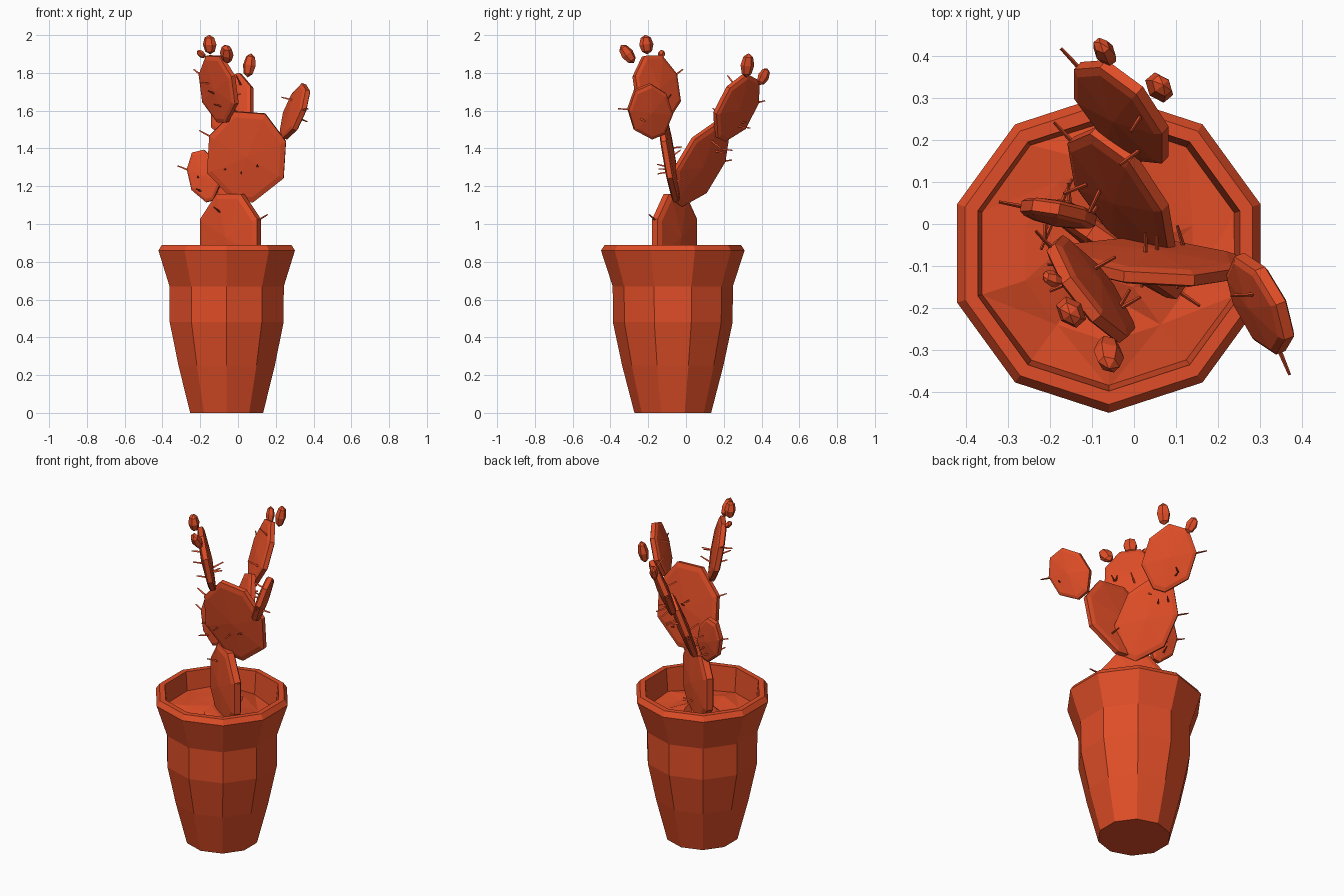
import bpy, bmesh, math, random
from mathutils import Vector, Matrix

random.seed(4)
if "Cube" in bpy.data.objects:
    bpy.data.objects.remove(bpy.data.objects["Cube"])

clay = bpy.data.materials.new("terracotta_orange")
clay.use_nodes = True
COLOUR = (0.74, 0.075, 0.02, 1)
clay.diffuse_color = COLOUR
clay.node_tree.nodes["Principled BSDF"].inputs["Base Color"].default_value = COLOUR

POT = Vector((-0.06, -0.07, 0))


def finish(name, bm):
    bmesh.ops.recalc_face_normals(bm, faces=bm.faces)
    mesh = bpy.data.meshes.new(name)
    bm.to_mesh(mesh)
    bm.free()
    mesh.materials.append(clay)
    obj = bpy.data.objects.new(name, mesh)
    bpy.context.collection.objects.link(obj)
    return obj


def ring(bm, r, z, sides=10):
    """Ring of vertices around the pot axis, one corner to the front."""
    turn = [math.tau * k / sides - math.pi / 2 for k in range(sides)]
    return [bm.verts.new(POT + Vector((r * math.cos(a), r * math.sin(a), z))) for a in turn]


def bridge(bm, a, b):
    n = len(a)
    for i in range(n):
        bm.faces.new((a[i], a[(i + 1) % n], b[(i + 1) % n], b[i]))


def frame(centre, axis, width):
    """Local x = width, y = length, z = thickness."""
    y = axis.normalized()
    x = (width - y * width.dot(y)).normalized()
    m = Matrix((x, y, x.cross(y))).transposed().to_4x4()
    m.translation = centre
    return m


# Pot: lathed wall, rim and inner wall
bm = bmesh.new()
profile = [(0.203, 0), (0.268, 0.25), (0.317, 0.48), (0.318, 0.67), (0.38, 0.86),
           (0.36, 0.89), (0.328, 0.89), (0.312, 0.72)]
rings = [ring(bm, r, z) for r, z in profile]
for a, b in zip(rings, rings[1:]):
    bridge(bm, a, b)
bm.faces.new(rings[0])
finish("pot", bm)

# Soil: uneven faceted disc
bm = bmesh.new()
rings = [ring(bm, r, 0.76) for r in (0.32, 0.21, 0.1)]
for a, b in zip(rings, rings[1:]):
    bridge(bm, a, b)
bm.faces.new(rings[-1])
for v in bm.verts:
    v.co.z += random.uniform(-0.03, 0.03)
bmesh.ops.triangulate(bm, faces=bm.faces)
finish("soil", bm)


def spine(bm, start, direction, length):
    """Thin three-sided thorn."""
    rot = direction.to_track_quat('Z', 'Y').to_matrix().to_4x4()
    bmesh.ops.create_cone(bm, cap_ends=True, segments=3, radius1=0.006, radius2=0.004, depth=length,
                          matrix=Matrix.Translation(start + direction * length * 0.4) @ rot)


def pad(name, base, tip, width_dir, width, foot=0.6, bulge=0.032, thorns=3):
    """Flat eight-sided pad with a thin rim and slightly domed faces."""
    base, tip = Vector(base), Vector(tip)
    m = frame((base + tip) / 2, tip - base, Vector(width_dir))
    half = (tip - base).length / 2
    outline = []
    for k in range(8):
        a = math.tau * (k + 0.5) / 8
        u, v = math.cos(a) / 0.924, math.sin(a) / 0.924
        taper = foot if v < -0.5 else 1
        outline.append((u * width / 2 * taper, v * half))
    bm = bmesh.new()
    sides = []
    for s in (-1, 1):
        rim = [bm.verts.new(m @ Vector((u * 0.97, v, s * bulge * 0.4))) for u, v in outline]
        inner = [bm.verts.new(m @ Vector((u * 0.85, v * 0.88, s * bulge * 0.65))) for u, v in outline]
        top = bm.verts.new(m @ Vector((0, 0, s * bulge)))
        bridge(bm, rim, inner)
        for i in range(8):
            bm.faces.new((inner[i], inner[(i + 1) % 8], top))
        sides.append(rim)
    bridge(bm, *sides)
    finish(name, bm)

    # Thorns on both faces and on the upper rim
    bm = bmesh.new()
    turn = m.to_3x3()
    for s in (-1, 1):
        for _ in range(thorns):
            u, v = random.uniform(-0.3, 0.3) * width, random.uniform(-0.6, 0.7) * half
            lean = Vector((random.uniform(-0.4, 0.4), random.uniform(-0.2, 0.5), s)).normalized()
            spine(bm, m @ Vector((u, v, s * bulge * 0.7)), turn @ lean, random.uniform(0.05, 0.08))
    u, v = outline[random.choice((0, 3))]
    spine(bm, m @ Vector((u, v, 0)), turn @ Vector((u, v, 0)).normalized(), 0.06)
    finish(name + "_thorns", bm)


pad("base_pad", (-0.04, -0.06, 0.7), (-0.04, -0.06, 1.16), (0.32, -0.22, 0), 0.38, foot=0.8, bulge=0.045, thorns=1)
pad("front_pad", (0.03, -0.05, 1.12), (0.06, -0.13, 1.59), (1, -0.05, -0.1), 0.42)
pad("upper_front_pad", (-0.08, -0.13, 1.54), (-0.125, -0.18, 1.89), (0.2, -0.24, -0.06), 0.29)
pad("left_side_pad", (0.24, -0.15, 1.465), (0.36, -0.23, 1.725), (0.35, -0.9, 0), 0.23, foot=0.8, thorns=1)
pad("right_side_pad", (-0.15, 0.01, 1.12), (-0.21, 0.04, 1.385), (1, -0.15, 0.2), 0.165, thorns=2)
pad("back_pad", (-0.01, -0.05, 1.11), (-0.05, 0.19, 1.51), (-0.67, 0.47, -0.38), 0.31)
pad("upper_back_pad", (-0.03, 0.18, 1.45), (-0.03, 0.35, 1.78), (-0.67, 0.47, -0.3), 0.28, thorns=2)


def bud(name, centre, axis, radius, half):
    """Small faceted fruit."""
    bm = bmesh.new()
    squash = Matrix.Diagonal((radius, half, radius * 0.75, 1)) @ Matrix.Rotation(math.pi / 2, 4, 'X')
    bmesh.ops.create_uvsphere(bm, u_segments=6, v_segments=4, radius=1,
                              matrix=frame(Vector(centre), Vector(axis), Vector((0.6, -0.7, 0.1))) @ squash)
    finish(name, bm)


bud("front_bud_small", (-0.195, -0.13, 1.9), (-0.7, 0.2, 0.5), 0.022, 0.028)
bud("front_bud_top", (-0.15, -0.21, 1.95), (-0.05, -0.1, 1), 0.042, 0.052)
bud("front_bud_side", (-0.06, -0.31, 1.9), (0, -0.6, 0.8), 0.04, 0.058)
bud("back_bud_top", (0.06, 0.325, 1.84), (0.15, 0.1, 1), 0.04, 0.065)
bud("back_bud_side", (-0.07, 0.41, 1.78), (-0.2, 0.4, 0.8), 0.033, 0.05)
